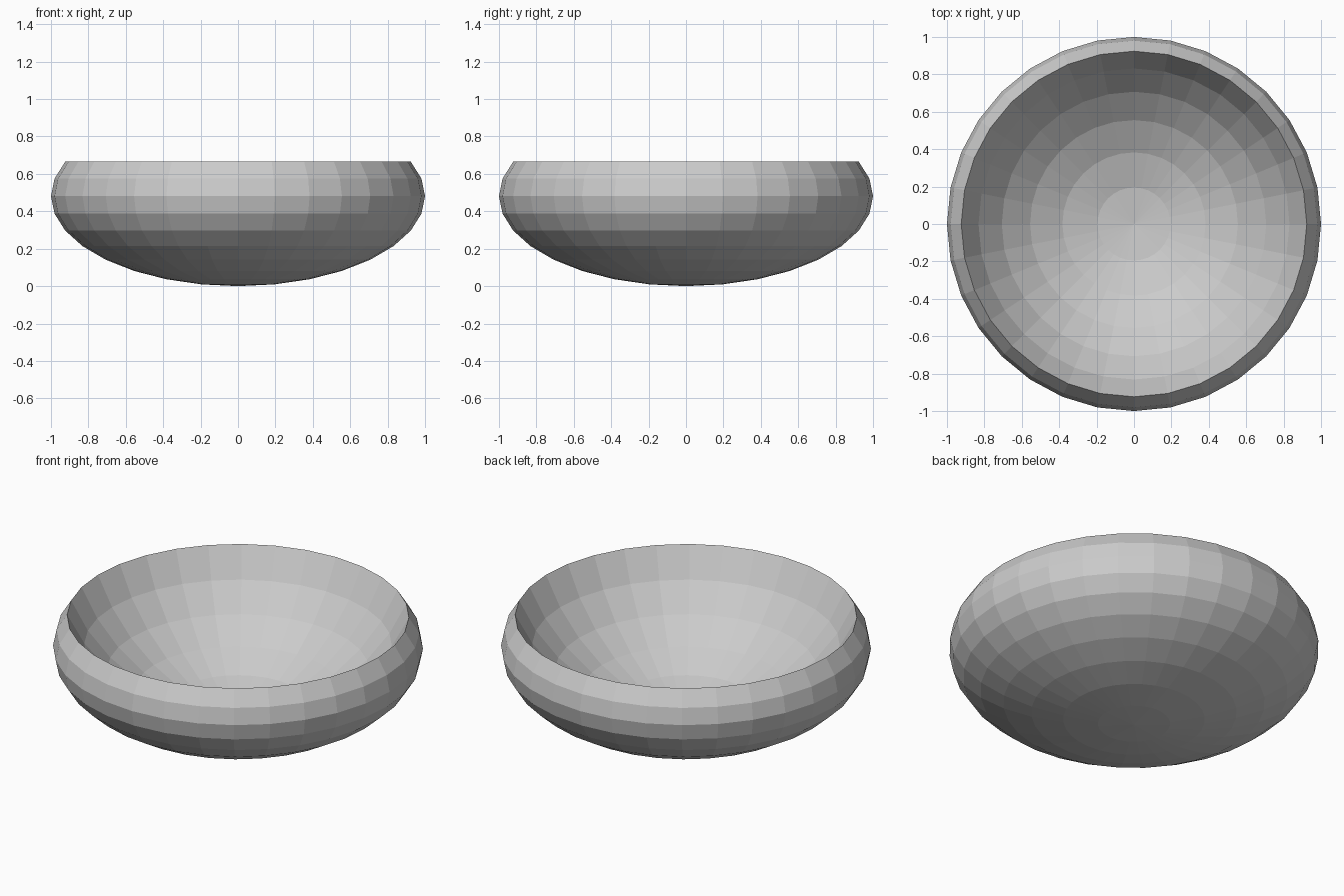
import bpy, bmesh, math

if "Cube" in bpy.data.objects:
    bpy.data.objects.remove(bpy.data.objects["Cube"])

SEGMENTS = 32
STEP = math.radians(11.25)
OUTER_H = 0.481    # vertical radius of the squashed outer shell
INNER_H = 0.98     # vertical radius of the rounder hollow
RIM = 6            # ring on which both shells meet
rim_z = OUTER_H * (1 + math.cos(RIM * STEP))
inner_c = rim_z + INNER_H * math.cos(RIM * STEP)

# Profile: outer shell from bottom pole up to the rim, then hollow down to its pole
profile = [(math.sin(i * STEP), OUTER_H * (1 - math.cos(i * STEP)))
           for i in range(0, 16 - RIM + 1)]
profile += [(math.sin(i * STEP), inner_c - INNER_H * math.cos(i * STEP))
            for i in range(RIM - 1, -1, -1)]

# Lathe the profile
bm = bmesh.new()
verts = [bm.verts.new((r, 0, z)) for r, z in profile]
edges = [bm.edges.new(pair) for pair in zip(verts, verts[1:])]
bmesh.ops.spin(bm, geom=verts + edges, cent=(0, 0, 0), axis=(0, 0, 1),
               angle=2 * math.pi, steps=SEGMENTS)
bmesh.ops.remove_doubles(bm, verts=bm.verts, dist=0.0005)
bmesh.ops.recalc_face_normals(bm, faces=bm.faces)

mesh = bpy.data.meshes.new("bowl")
bm.to_mesh(mesh)
bm.free()
bowl = bpy.data.objects.new("bowl", mesh)
bpy.context.collection.objects.link(bowl)
